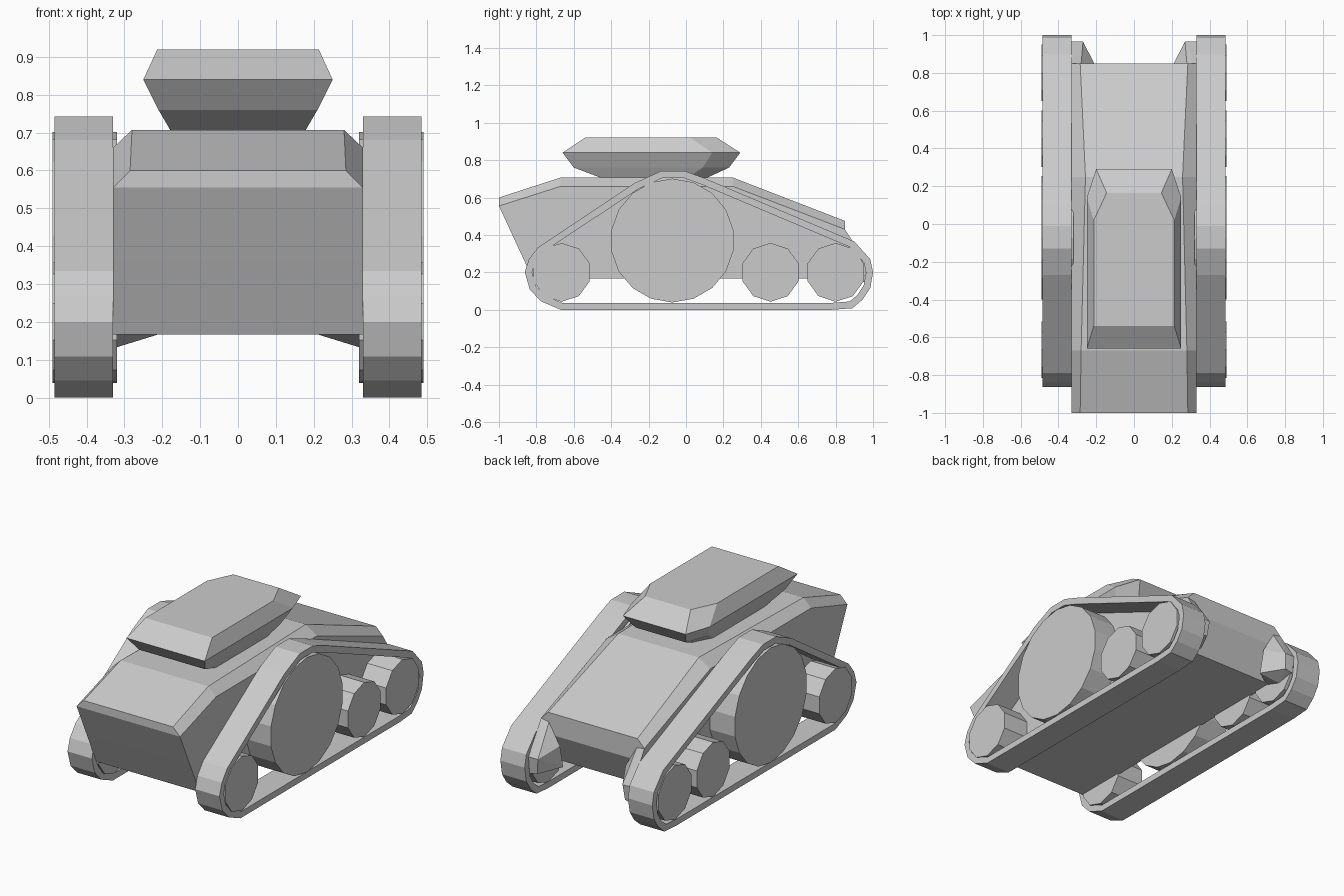
import bpy, bmesh, math
from mathutils import Vector

cube = bpy.data.objects.get("Cube")
if cube:
    bpy.data.objects.remove(cube)

grey = bpy.data.materials.new("plain grey")
grey.use_nodes = True
COLOUR = (0.6, 0.6, 0.6, 1)
grey.diffuse_color = COLOUR
grey.node_tree.nodes["Principled BSDF"].inputs["Base Color"].default_value = COLOUR


def finish(bm, name):
    bmesh.ops.recalc_face_normals(bm, faces=bm.faces)
    mesh = bpy.data.meshes.new(name)
    bm.to_mesh(mesh)
    bm.free()
    mesh.materials.append(grey)
    obj = bpy.data.objects.new(name, mesh)
    bpy.context.collection.objects.link(obj)
    return obj


def bridge(bm, a, b):
    """Join two closed rings of vertices with quads."""
    n = len(a)
    for i in range(n):
        j = (i + 1) % n
        bm.faces.new((a[i], a[j], b[j], b[i]))


def mirrored(half):
    """Complete a ring from its +x half."""
    return half + [(-x, y, z) for x, y, z in reversed(half)]


def inset(points, d):
    """Offset a counter-clockwise convex outline inward."""
    out, n = [], len(points)
    for i in range(n):
        p = Vector(points[i])
        u = (p - Vector(points[i - 1])).normalized()
        v = (Vector(points[(i + 1) % n]) - p).normalized()
        nu, nv = Vector((-u.y, u.x)), Vector((-v.y, v.x))
        out.append(tuple(p + (nu + nv) * d / (1 + nu.dot(nv))))
    return out


# Hull: cross-sections from front to back (floor, side, shoulder, deck edge)
W = 0.33
sections = [
    [(W, -0.82, 0.167), (W, -0.91, 0.36), (W, -1, 0.555), (0.285, -1, 0.6)],
    [(W, -0.67, 0.167), (W, -0.67, 0.36), (W, -0.67, 0.66), (0.28, -0.67, 0.707)],
    [(W, 0.25, 0.167), (W, 0.25, 0.36), (W, 0.25, 0.66), (0.257, 0.25, 0.707)],
    [(W, 0.76, 0.167), (W, 0.85, 0.35), (W, 0.85, 0.43), (0.285, 0.85, 0.475)],
]
bm = bmesh.new()
rings = [[bm.verts.new(p) for p in mirrored(s)] for s in sections]
for a, b in zip(rings, rings[1:]):
    bridge(bm, a, b)
for r in (rings[0], rings[-1]):
    for i in range(3):
        bm.faces.new((r[i], r[i + 1], r[6 - i], r[7 - i]))
finish(bm, "hull")

# Turret: stacked rings with clipped rear corners
# (height, front y, half width, corner y, rear half width, rear y)
levels = [
    (0.70, -0.44, 0.175, 0.0, 0.12, 0.1),
    (0.76, -0.6, 0.21, 0.09, 0.16, 0.23),
    (0.84, -0.66, 0.25, 0.14, 0.2, 0.29),
    (0.92, -0.54, 0.213, 0.02, 0.145, 0.165),
]
bm = bmesh.new()
rings = [[bm.verts.new(p) for p in mirrored([(w, f, z), (w, c, z), (rw, r, z)])]
         for z, f, w, c, rw, r in levels]
for a, b in zip(rings, rings[1:]):
    bridge(bm, a, b)
bm.faces.new(rings[0])
bm.faces.new(rings[-1])
finish(bm, "turret")

# Track outline (y, z), counter-clockwise
outline = [(-0.67, 0), (0.78, 0), (0.89, 0.008), (0.945, 0.055), (0.985, 0.115),
           (1, 0.2), (0.985, 0.27), (0.9, 0.365), (0.1, 0.703), (-0.01, 0.743),
           (-0.13, 0.743), (-0.27, 0.68), (-0.79, 0.335), (-0.84, 0.27),
           (-0.862, 0.2), (-0.835, 0.108), (-0.775, 0.045)]


def track(side, name):
    bm = bmesh.new()
    loops = []
    for pts, x in ((outline, W), (outline, 0.485),
                   (inset(outline, 0.037), 0.485), (inset(outline, 0.037), W)):
        loops.append([bm.verts.new((side * x, y, z)) for y, z in pts])
    for i in range(4):
        bridge(bm, loops[i], loops[(i + 1) % 4])
    finish(bm, name)


def wheel(side, y, z, radius, sides, name):
    bm = bmesh.new()
    caps = []
    for x in (W - 0.01, 0.49):
        angles = [math.pi / 2 + math.tau * i / sides for i in range(sides)]
        caps.append([bm.verts.new((side * x, y + radius * math.cos(a),
                                   z + radius * math.sin(a))) for a in angles])
    bridge(bm, *caps)
    for c in caps:
        bm.faces.new(c)
    finish(bm, name)


def rear_horn(side, name):
    """Wedge that carries the hull side past the rear plate."""
    bm = bmesh.new()
    for x, y, z in [(W, 0.85, 0.43), (0.28, 0.85, 0.42), (W, 0.965, 0.25),
                    (0.27, 0.965, 0.25), (W, 0.955, 0.15), (0.28, 0.955, 0.16),
                    (W, 0.85, 0.13), (0.21, 0.85, 0.3), (0.21, 0.82, 0.167),
                    (W, 0.74, 0.167)]:
        bm.verts.new((side * x, y, z))
    bmesh.ops.convex_hull(bm, input=bm.verts)
    bmesh.ops.dissolve_limit(bm, angle_limit=0.02, verts=bm.verts, edges=bm.edges)
    finish(bm, name)


for side, label in ((1, "left"), (-1, "right")):
    track(side, label + "_track")
    rear_horn(side, label + "_rear_horn")
    wheel(side, -0.073, 0.37, 0.331, 18, label + "_main_wheel")
    for y, part in ((-0.665, "front"), (0.452, "middle"), (0.8, "rear")):
        wheel(side, y, 0.2, 0.157, 10, f"{label}_{part}_wheel")
